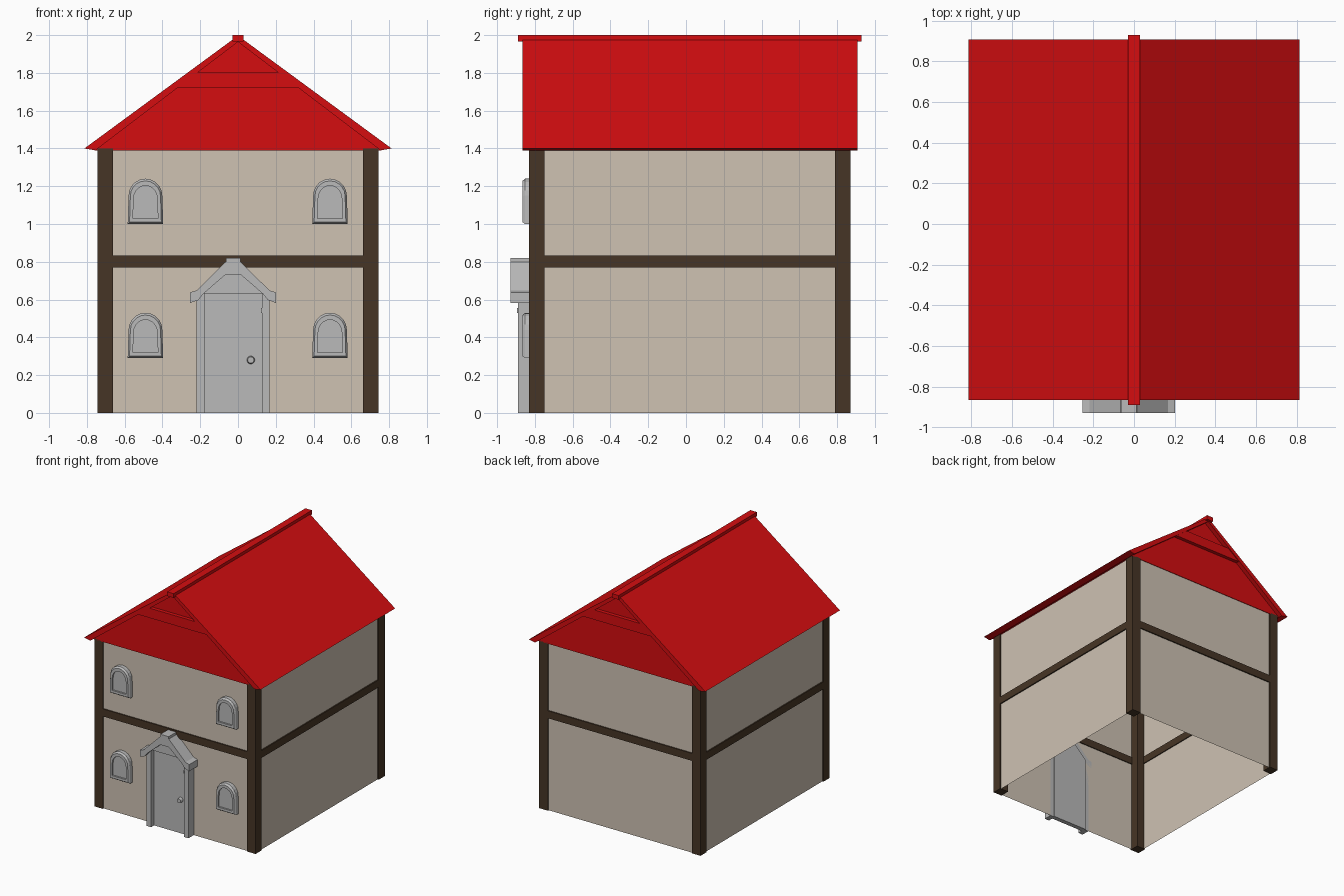
import bpy, bmesh, math
from mathutils import Matrix

if "Cube" in bpy.data.objects:
    bpy.data.objects.remove(bpy.data.objects["Cube"])


def material(name, rgb):
    m = bpy.data.materials.new(name)
    m.diffuse_color = (*rgb, 1)
    m.use_nodes = True
    m.node_tree.nodes["Principled BSDF"].inputs["Base Color"].default_value = m.diffuse_color
    return m


RED = material("red_roof", (0.66, 0.004, 0.005))
BEIGE = material("beige_plaster", (0.62, 0.54, 0.45))
WOOD = material("dark_timber", (0.062, 0.036, 0.019))
GREY = material("grey_stone", (0.49, 0.49, 0.49))


def finish(name, bm, mat):
    bmesh.ops.recalc_face_normals(bm, faces=bm.faces)
    me = bpy.data.meshes.new(name)
    bm.to_mesh(me)
    bm.free()
    me.materials.append(mat)
    ob = bpy.data.objects.new(name, me)
    bpy.context.collection.objects.link(ob)
    return ob


def prism(name, pts, y0, y1, mat):
    """Extrude an x-z outline along y."""
    bm = bmesh.new()
    face = bm.faces.new([bm.verts.new((x, y0, z)) for x, z in pts])
    if y1 != y0:
        ext = bmesh.ops.extrude_face_region(bm, geom=[face], use_keep_orig=True)
        for v in ext["geom"]:
            if isinstance(v, bmesh.types.BMVert):
                v.co.y = y1
    return finish(name, bm, mat)


def box(name, x0, x1, y0, y1, z0, z1, mat):
    return prism(name, [(x0, z0), (x1, z0), (x1, z1), (x0, z1)], y0, y1, mat)


def mirrored(right, cx=0.0):
    """Complete a right-half outline by mirroring it about x = cx."""
    return [(cx + x, z) for x, z in right] + [(cx - x, z) for x, z in reversed(right) if x > 0]


X, Y0, Y1, P, TOP = 0.743, -0.83, 0.87, 0.08, 1.4
IN = 0.01  # plaster set back from the timber

# Plaster walls: thin open shell
bm = bmesh.new()
rings = [[bm.verts.new((sx * (X - IN), y, z)) for sx, y in
          ((-1, Y0 + IN), (1, Y0 + IN), (1, Y1 - IN), (-1, Y1 - IN))] for z in (0, TOP)]
for i in range(4):
    j = (i + 1) % 4
    bm.faces.new((rings[0][i], rings[0][j], rings[1][j], rings[1][i]))
finish("plaster_walls", bm, BEIGE)

# Corner posts and floor beams
for sx, side in ((-1, "left"), (1, "right")):
    xa, xb = sorted((sx * X, sx * (X - P)))
    for y, end in ((Y0, "front"), (Y1 - P, "back")):
        box(f"{end}_{side}_post", xa, xb, y, y + P, 0, TOP, WOOD)
    xa, xb = sorted((sx * X, sx * (X - 0.018)))
    box(f"{side}_beam", xa, xb, Y0 + P, Y1 - P, 0.77, 0.832, WOOD)
box("front_beam", P - X, X - P, Y0, Y0 + 0.018, 0.77, 0.832, WOOD)
box("back_beam", P - X, X - P, Y1 - 0.018, Y1, 0.77, 0.832, WOOD)

# Roof slabs and ridge cap
prism("roof", [(0, 1.997), (0.813, 1.4), (0.755, 1.39), (0, 1.964),
               (-0.755, 1.39), (-0.813, 1.4)], -0.865, 0.907, RED)
box("ridge_cap", -0.03, 0.03, -0.89, 0.93, 1.965, 2.0, RED)

# Gable panels with a collar beam at each end
for end, y, out in (("front", Y0, -1), ("back", Y1, 1)):
    prism(f"{end}_gable", [(-0.76, 1.39), (0.76, 1.39), (0, 1.967)], y, y - out * 0.004, RED)
    prism(f"{end}_collar_beam", mirrored([(0.325, 1.722), (0.22, 1.803)]),
          y, y + out * 0.03, RED)

# Arched windows: sloped frame around a recessed pane


def arch(hw, z0, spring, top, n=10):
    pts = [(-hw, z0), (hw, z0)]
    return pts + [(hw * 0.95 * math.cos(math.pi * i / n),
                   spring + (top - spring) * math.sin(math.pi * i / n)) for i in range(n + 1)]


def window(name, cx, base):
    bm = bmesh.new()
    outer, inner = (0.094, 0, 0.15, 0.24), (0.066, 0.03, 0.135, 0.203)
    rim = (0.084, 0.01, 0.148, 0.228)
    loops = [[bm.verts.new((cx + x, y, base + z)) for x, z in arch(*shape)]
             for shape, y in ((outer, Y0 + IN), (outer, -0.852), (rim, -0.866),
                              (inner, -0.866), (inner, -0.852))]
    for a, b in zip(loops, loops[1:]):
        for i in range(len(a)):
            j = (i + 1) % len(a)
            bm.faces.new((a[i], a[j], b[j], b[i]))
    bm.faces.new(loops[-1])
    finish(name, bm, GREY)


for cx, side in ((-0.49, "left"), (0.487, "right")):
    window(f"lower_{side}_window", cx, 0.29)
    window(f"upper_{side}_window", cx, 1.0)

# Doorway: panel, jambs, lintel roof
C = -0.026
prism("door_panel", mirrored([(0.16, 0), (0.16, 0.63), (0.04, 0.74)], C), -0.85, -0.812, GREY)
prism("door_gable", mirrored([(0.16, 0.63), (0.04, 0.74)], C), -0.865, -0.85, GREY)
for s, side in ((-1, "left"), (1, "right")):
    xa, xb = sorted((C + s * 0.152, C + s * 0.193))
    box(f"{side}_door_jamb", xa, xb, -0.89, Y0 + IN, 0, 0.635, GREY)
prism("porch_roof", mirrored([(0.04, 0.80), (0.193, 0.648), (0.228, 0.638), (0.228, 0.582),
                              (0.185, 0.597), (0.158, 0.63), (0.04, 0.732)], C),
      -0.93, Y0 + IN, GREY)
box("porch_ridge", C - 0.038, C + 0.038, -0.93, Y0 + IN, 0.785, 0.82, GREY)

# Door knob and hinge pin
bm = bmesh.new()
bmesh.ops.create_cone(bm, cap_ends=True, segments=12, radius1=0.022, radius2=0.017, depth=0.03,
                      matrix=Matrix.Translation((0.068, -0.862, 0.28)) @ Matrix.Rotation(math.pi / 2, 4, 'X'))
finish("door_knob", bm, GREY)
box("hinge", 0.122, 0.13, -0.894, -0.85, 0.53, 0.555, GREY)
